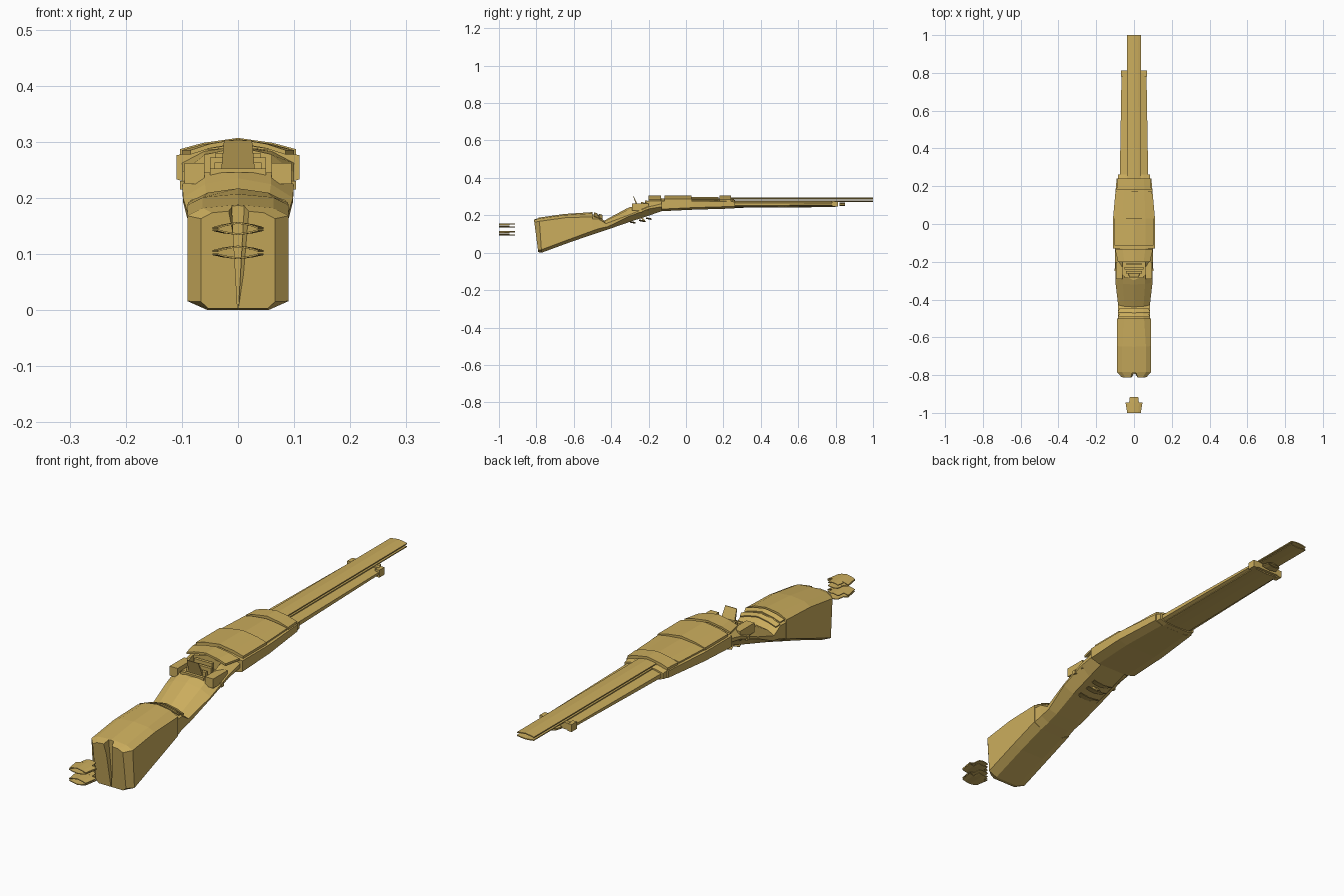
import bpy, bmesh

if "Cube" in bpy.data.objects:
    bpy.data.objects.remove(bpy.data.objects["Cube"])

gold = bpy.data.materials.new("brass gold")
gold.diffuse_color = (0.60, 0.42, 0.11, 1)
gold.use_nodes = True
gold.node_tree.nodes["Principled BSDF"].inputs["Base Color"].default_value = gold.diffuse_color


def make(name, verts, faces):
    me = bpy.data.meshes.new(name)
    me.from_pydata(verts, [], faces)
    bm = bmesh.new()
    bm.from_mesh(me)
    bmesh.ops.recalc_face_normals(bm, faces=bm.faces)
    bm.to_mesh(me)
    bm.free()
    me.materials.append(gold)
    ob = bpy.data.objects.new(name, me)
    bpy.context.collection.objects.link(ob)
    return ob


def bridge(name, rings):
    """Skin a list of equal closed rings and cap both ends."""
    n = len(rings[0])
    faces = [(i * n + j, i * n + (j + 1) % n, (i + 1) * n + (j + 1) % n, (i + 1) * n + j)
             for i in range(len(rings) - 1) for j in range(n)]
    faces += [tuple(range(n)), tuple(range((len(rings) - 1) * n, len(rings) * n))]
    return make(name, [v for r in rings for v in r], faces)


def section(yt, yb, zt, zb, w, cham=0.02, flat=0.6, floor=0.6):
    """Mirrored chamfered section: crown, shoulder, side, floor. Leans from yt to yb."""
    half = [(0, zt), (w * flat, zt - cham * 0.3), (w, zt - cham), (w, zb + cham * 0.8), (w * floor, zb)]
    pts = half + [(-x, z) for x, z in reversed(half[1:])]
    return [(x, yb + (yt - yb) * (z - zb) / (zt - zb), z) for x, z in pts]


def loft(name, *secs):
    return bridge(name, [section(*s) for s in secs])


def sheet(name, y0, y1, w0, w1, z_mid, z_edge, t=0.003, tilt=0.0):
    """Thin plate bowed across x."""
    rings = []
    for y, w, dz in ((y0, w0, 0), (y1, w1, tilt)):
        top = [(f * w, z_mid + (z_edge - z_mid) * abs(f) ** 1.6 + dz) for f in (-1, -.6, 0, .6, 1)]
        rings.append([(x, y, z) for x, z in top] + [(x, y, z - t) for x, z in reversed(top)])
    return bridge(name, rings)


def box(name, x0, x1, y0, y1, z0, z1):
    return bridge(name, [[(x0, y, z0), (x1, y, z0), (x1, y, z1), (x0, y, z1)] for y in (y0, y1)])


def cut(ob, cutter):
    m = ob.modifiers.new("cut", "BOOLEAN")
    m.operation, m.object = "DIFFERENCE", cutter
    bpy.context.view_layer.update()
    me = bpy.data.meshes.new_from_object(ob.evaluated_get(bpy.context.evaluated_depsgraph_get()))
    ob.modifiers.clear()
    ob.data = me
    bpy.data.objects.remove(cutter)


# shoulder stock with a narrowed butt and a V groove in its rear face
stock = loft("shoulder_stock",
             (-.813, -.79, .178, .003, .066, .015, .7, .8),
             (-.785, -.772, .188, .0, .09, .02, .7, .6),
             (-.65, -.62, .207, .056, .09, .02, .7, .6),
             (-.50, -.50, .217, .097, .089, .025, .6, .6))
groove = bridge("groove_cutter", [
    [(-.03, -.84, .2), (.03, -.84, .2), (.001, -.84, .005), (-.001, -.84, .005)],
    [(-.012, -.79, .2), (.012, -.79, .2), (.001, -.78, .005), (-.001, -.78, .005)]])
cut(stock, groove)

# stepped neck between stock and grip
loft("stock_neck", (-.50, -.50, .205, .097, .086, .025), (-.47, -.46, .205, .11, .084, .025),
     (-.44, -.41, .172, .127, .084, .015))
for i, (y, z) in enumerate(((-.492, .216), (-.465, .208))):
    sheet("neck_band_%d" % i, y, y + .018, .085, .078, z, z - .02, .004, -.006)

# sloping grip with the action pocket
grip = loft("grip",
            (-.44, -.41, .170, .127, .084, .015),
            (-.32, -.30, .235, .165, .098, .035),
            (-.20, -.20, .290, .198, .10, .045),
            (-.13, -.13, .292, .222, .10, .03))
cut(grip, box("pocket_cutter", -.06, .06, -.31, -.19, .245, .34))

# hammer, sight steps and side rails inside the pocket
for i, (y, z, w) in enumerate(((-.285, .252, .05), (-.262, .263, .042), (-.24, .272, .05), (-.218, .280, .04))):
    box("action_step_%d" % i, -w, w, y, y + .012, .24, z)
bridge("hammer_spur", [[(-.03, -.265, .25), (.03, -.265, .25), (.03, -.255, .25), (-.03, -.255, .25)],
                       [(-.025, -.283, .302), (.025, -.283, .302), (.025, -.28, .302), (-.025, -.28, .302)]])
for s in (-1, 1):
    xa, xb = sorted((s * .06, s * .095))
    box("side_rail", xa, xb, -.29, -.20, .225, .262)
    box("side_pin", min(s * .09, s * .103), max(s * .09, s * .103), -.25, -.235, .215, .23)
sheet("rear_cover", -.20, -.135, .085, .10, .305, .285, .008)

# trigger pieces under the grip
for i, (y, z) in enumerate(((-.30, .17), (-.25, .178), (-.215, .19))):
    sheet("trigger_plate_%d" % i, y, y + .03, .035, .045, z - .006, z, .003, -.006)
bridge("trigger", [[(-.012, -.25, .19), (.012, -.25, .19), (.012, -.235, .19), (-.012, -.235, .19)],
                   [(-.008, -.215, .163), (.008, -.215, .163), (.008, -.211, .163), (-.008, -.211, .163)]])

# receiver and its domed covers
loft("receiver",
     (-.13, -.13, .290, .222, .11, .014, .55, .65),
     (.04, .04, .290, .230, .11, .014, .55, .65),
     (.24, .24, .288, .236, .092, .014, .55, .65))
sheet("cover_rear", -.115, .03, .103, .103, .307, .287, .012)
sheet("cover_middle", .03, .175, .10, .092, .297, .284, .006)
sheet("cover_front", .18, .24, .092, .088, .305, .285, .012)

# collar and forend
loft("collar", (.236, .236, .288, .236, .086, .012), (.262, .262, .282, .238, .084, .012))
loft("forend", (.255, .255, .277, .243, .075, .01, .5, .7), (.80, .80, .275, .248, .066, .01, .5, .7))
sheet("forend_lower_plate", .255, .80, .06, .055, .243, .247, .003, .004)
for s in (-1, 1):
    xa, xb = sorted((s * .052, s * .07))
    box("end_lug", xa, xb, .78, .812, .246, .275)
box("end_cap", -.055, .055, .795, .812, .25, .276)
sheet("end_clip_upper", .822, .85, .035, .028, .268, .262)
sheet("end_clip_lower", .822, .85, .035, .028, .252, .258)

# barrel made of two open plates
sheet("barrel_top", .24, 1.0, .038, .037, .295, .289, .004)
sheet("barrel_bottom", .24, 1.0, .037, .037, .274, .278, .004)

# loose bowed plates behind the butt
for i, (mid, edge) in enumerate(((.157, .148), (.137, .144), (.115, .107), (.094, .101))):
    sheet("loose_plate_%d" % i, -1.0, -.945, .036, .045, mid, edge, .003)
    sheet("loose_tab_%d" % i, -.945, -.915, .026, .022, mid, (mid + edge) / 2, .003)
